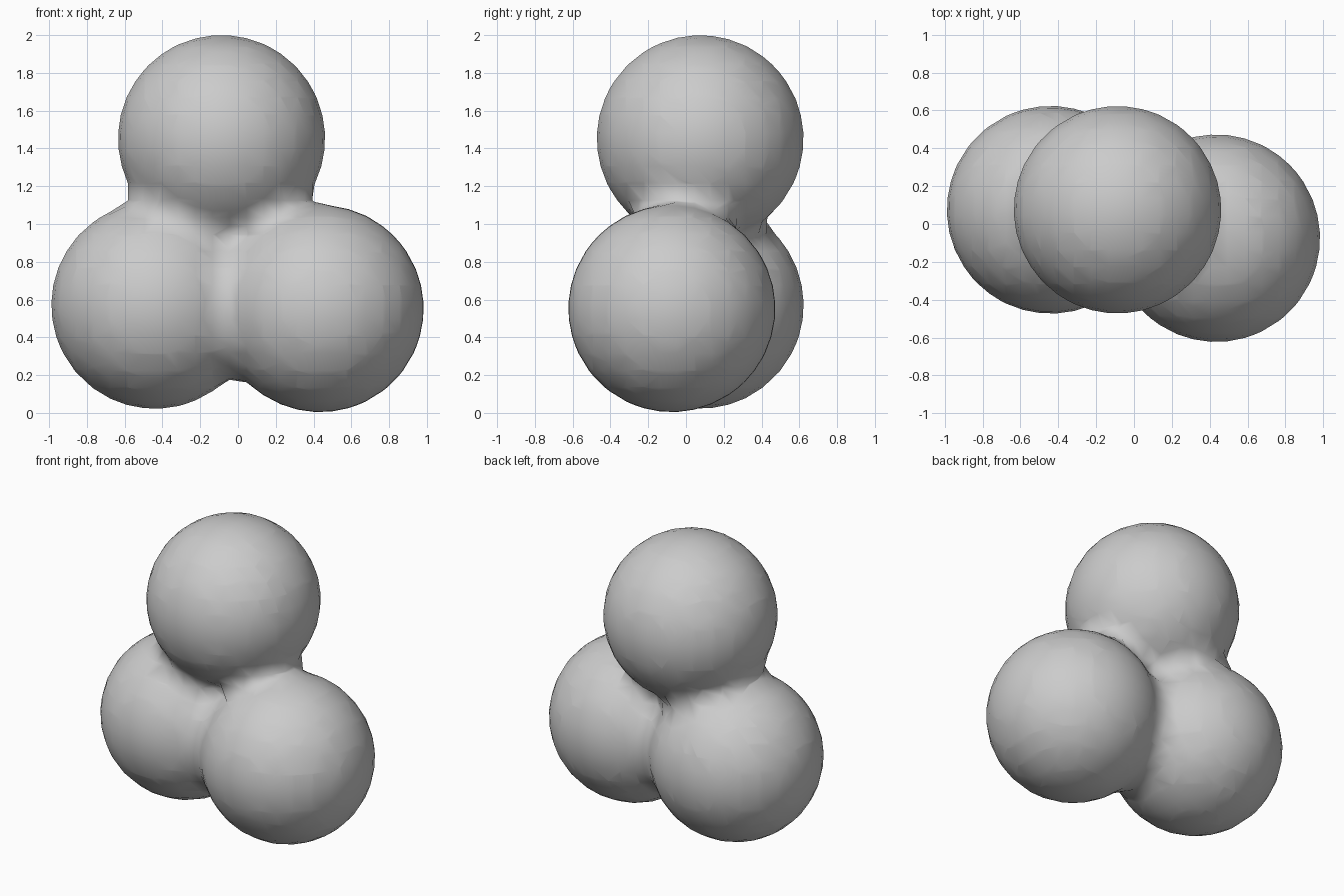
import bpy

if "Cube" in bpy.data.objects:
    bpy.data.objects.remove(bpy.data.objects["Cube"])

# Three stiff metaballs that blend only at their narrow necks
CENTRES = [(-0.44, 0.075, 0.57), (0.435, -0.075, 0.552), (-0.087, 0.075, 1.452)]
FIELD_RADIUS = 0.703      # gives a visible radius of about 0.55

blob = bpy.data.metaballs.new("blob")
blob.resolution = 0.09
blob.threshold = 0.6
for centre in CENTRES:
    ball = blob.elements.new(type='BALL')
    ball.co = centre
    ball.radius = FIELD_RADIUS
    ball.stiffness = 10.0

obj = bpy.data.objects.new("blob", blob)
bpy.context.collection.objects.link(obj)
bpy.context.view_layer.update()

# Turn the blended surface into a smooth mesh
bpy.ops.object.select_all(action='DESELECT')
obj.select_set(True)
bpy.context.view_layer.objects.active = obj
bpy.ops.object.convert(target='MESH')
cluster = bpy.context.view_layer.objects.active
cluster.name = "merged_ball_cluster"
cluster.data.shade_smooth()
